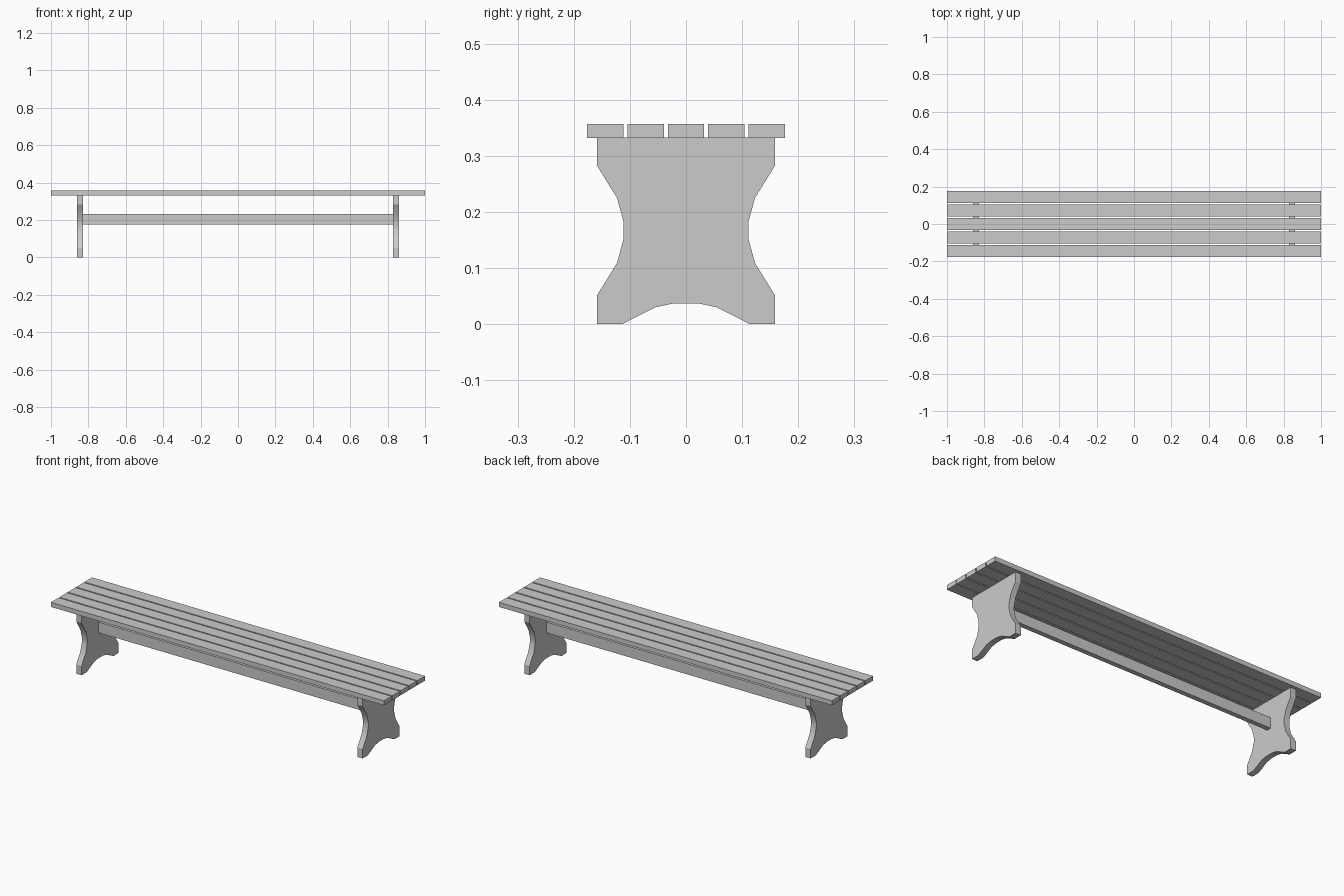
import bpy, bmesh, math

if "Cube" in bpy.data.objects:
    bpy.data.objects.remove(bpy.data.objects["Cube"])


def make_object(name, bm):
    bmesh.ops.recalc_face_normals(bm, faces=bm.faces)
    mesh = bpy.data.meshes.new(name)
    bm.to_mesh(mesh)
    bm.free()
    obj = bpy.data.objects.new(name, mesh)
    bpy.context.collection.objects.link(obj)
    return obj


def box(name, x, y, z):
    """Box from (min, max) ranges."""
    bm = bmesh.new()
    bmesh.ops.create_cube(bm, size=1)
    for v in bm.verts:
        for i, (lo, hi) in enumerate((x, y, z)):
            v.co[i] = hi if v.co[i] > 0 else lo
    return make_object(name, bm)


def leg(name, x0, x1, half):
    """Mirror a half outline in y and extrude it along x."""
    outline = half + [(-y, z) for y, z in reversed(half)]
    bm = bmesh.new()
    face = bm.faces.new([bm.verts.new((x0, y, z)) for y, z in outline])
    ext = bmesh.ops.extrude_face_region(bm, geom=[face])
    verts = [g for g in ext["geom"] if isinstance(g, bmesh.types.BMVert)]
    bmesh.ops.translate(bm, verts=verts, vec=(x1 - x0, 0, 0))
    obj = make_object(name, bm)
    bpy.ops.object.select_all(action='DESELECT')
    bpy.context.view_layer.objects.active = obj
    obj.select_set(True)
    bpy.ops.object.shade_smooth_by_angle(angle=math.radians(30))
    return obj


# Five seat planks
for i in range(5):
    yc = (i - 2) * 0.072
    box(f"seat_plank_{i + 1}", (-1, 1), (yc - 0.0325, yc + 0.0325), (0.332, 0.357))

# Waisted end legs with arched feet
half_outline = [
    (0.022, 0.037), (0.055, 0.030), (0.114, 0.0), (0.159, 0.0),
    (0.159, 0.051), (0.123, 0.109), (0.111, 0.153), (0.111, 0.181),
    (0.123, 0.225), (0.159, 0.283), (0.159, 0.333),
]
leg("left_leg", -0.86, -0.828, half_outline)
leg("right_leg", 0.828, 0.86, half_outline)

# Stretcher between the legs
box("stretcher", (-0.829, 0.829), (-0.013, 0.013), (0.175, 0.233))
